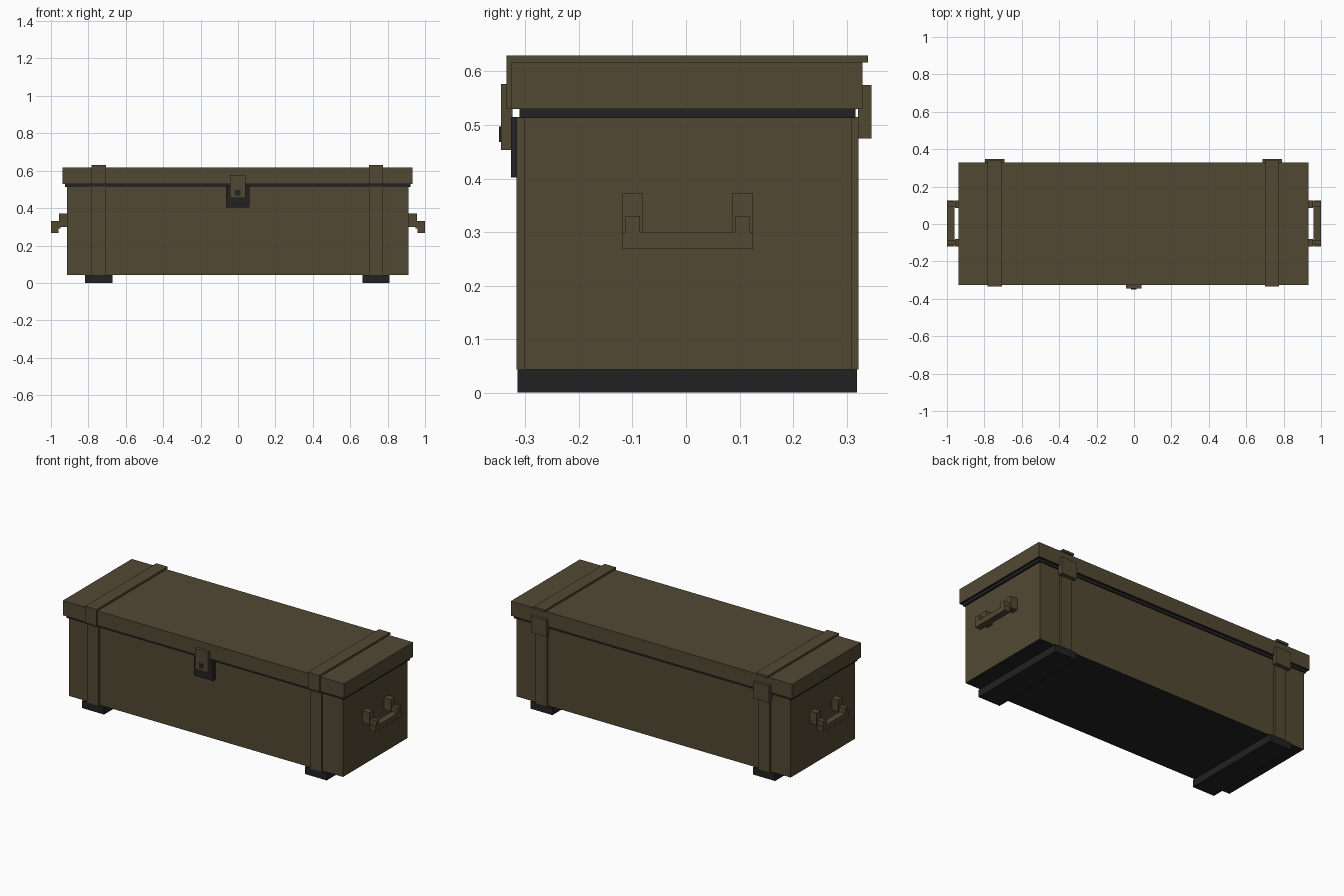
import bpy

if "Cube" in bpy.data.objects:
    bpy.data.objects.remove(bpy.data.objects["Cube"])


def material(name, rgb):
    m = bpy.data.materials.new(name)
    m.diffuse_color = (*rgb, 1.0)
    m.use_nodes = True
    m.node_tree.nodes["Principled BSDF"].inputs["Base Color"].default_value = m.diffuse_color
    return m


OLIVE = material("olive paint", (0.0844, 0.0666, 0.0343))
DARK = material("dark metal", (0.016, 0.016, 0.016))


def box(name, x, y, z, mat=OLIVE, dark_underside=False):
    """Box from (min, max) ranges on each axis."""
    bpy.ops.mesh.primitive_cube_add(size=1)
    ob = bpy.context.object
    ob.name = name
    for v in ob.data.vertices:
        v.co = [(r[0] + r[1]) / 2 + c * (r[1] - r[0])
                for c, r in zip(v.co, (x, y, z))]
    ob.data.materials.append(mat)
    if dark_underside:
        ob.data.materials.append(DARK)
        for p in ob.data.polygons:
            if p.normal.z < -0.9:
                p.material_index = 1
    return ob


# Crate body, recessed seam and lid
box("crate_body", (-0.914, 0.911), (-0.303, 0.31), (0.043, 0.515), dark_underside=True)
box("lid_seam", (-0.925, 0.922), (-0.311, 0.317), (0.513, 0.531), DARK)
box("lid", (-0.938, 0.934), (-0.326, 0.33), (0.53, 0.618), dark_underside=True)

# Feet, straps and hinges at both ends
for side, cx in (("left", -0.744), ("right", 0.738)):
    strap = (cx - 0.038, cx + 0.038)
    box(side + "_foot", (cx - 0.073, cx + 0.073), (-0.315, 0.32), (0, 0.0435), DARK)
    box(side + "_body_strap", strap, (-0.317, 0.322), (0.043, 0.515))
    box(side + "_lid_strap_top", strap, (-0.335, 0.34), (0.617, 0.63))
    box(side + "_lid_strap_front", strap, (-0.335, -0.325), (0.53, 0.618))
    box(side + "_hinge", (cx - 0.052, cx + 0.052), (0.321, 0.347), (0.475, 0.575))

# Front latch: back plate, hasp and lock hole
box("latch_plate", (-0.064, 0.062), (-0.327, -0.302), (0.402, 0.515), DARK)
box("latch_hasp", (-0.043, 0.041), (-0.346, -0.324), (0.453, 0.577))
box("latch_lock", (-0.016, 0.014), (-0.349, -0.34), (0.468, 0.497), DARK)

# Carrying handles on the ends
for side, s in (("left", -1), ("right", 1)):
    def span(a, b):
        return tuple(sorted((s * a, s * b)))
    for end, y0, y1 in (("front", -0.119, -0.08), ("back", 0.086, 0.125)):
        box(f"{side}_handle_mount_{end}", span(0.908, 0.957), (y0, y1), (0.30, 0.372))
        box(f"{side}_handle_arm_{end}", span(0.95, 1.0), (y0 + 0.006, y1 - 0.006), (0.29, 0.33))
    box(side + "_handle_bar", span(0.961, 1.0), (-0.119, 0.125), (0.268, 0.30))
